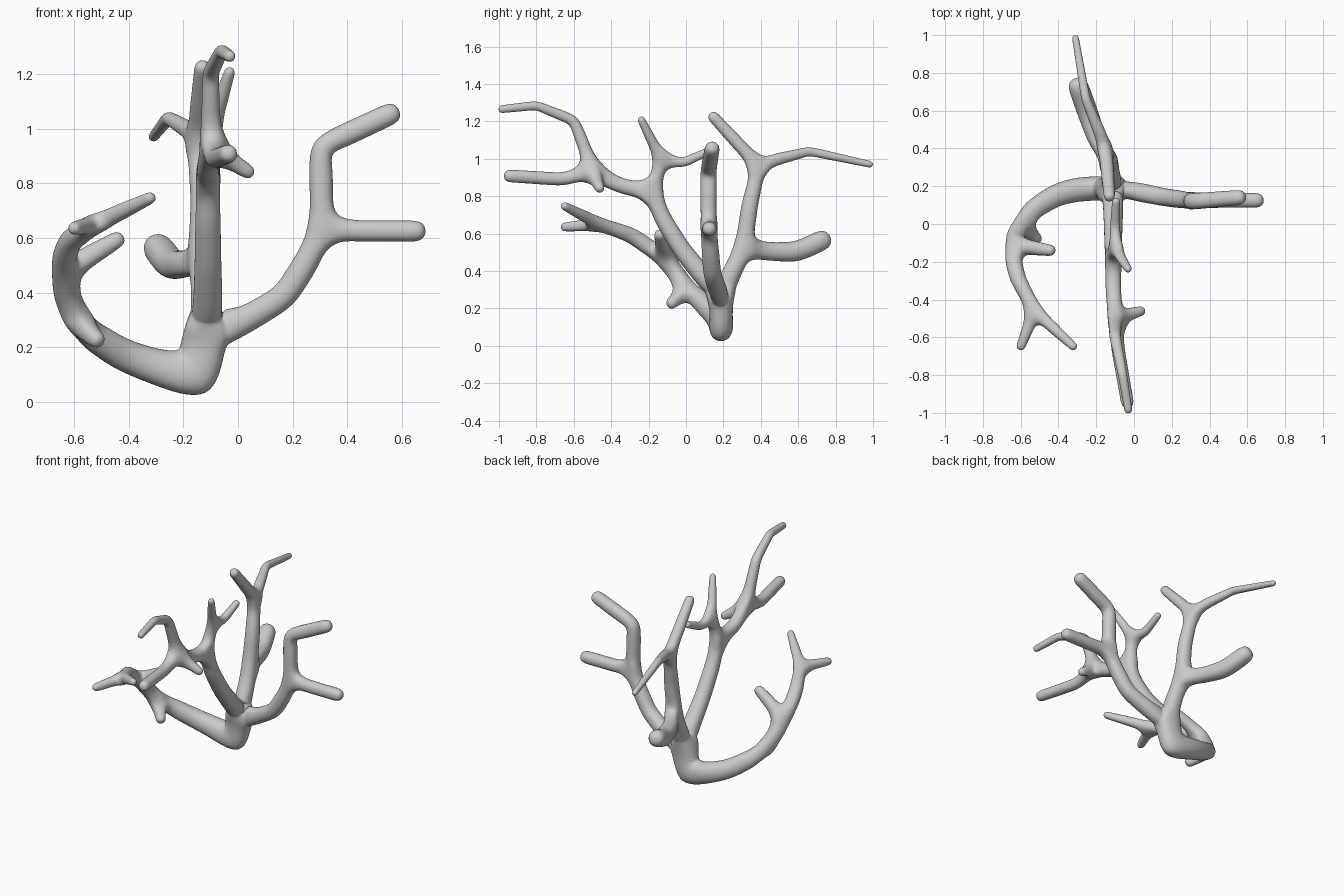
import bpy
from mathutils import Vector

verts, radii, edges = [], [], []


def limb(start, pts, tip=False):
    """Chain of (x, y, z, radius) points grown from vertex index start; returns last index.
    A tip is pushed out a little because subdivision shortens the ends."""
    prev = start
    for i, (x, y, z, r) in enumerate(pts):
        co = Vector((x, y, z))
        if tip and i == len(pts) - 1:
            co += (co - verts[prev]).normalized() * r * 0.9
        verts.append(co)
        radii.append((r, r))
        if prev is not None:
            edges.append((prev, len(verts) - 1))
        prev = len(verts) - 1
    return prev


# base
crown = limb(None, [(-0.12, 0.19, 0.27, 0.07)])
foot = limb(crown, [(-0.15, 0.19, 0.082, 0.07)])
radii[foot] = (0.07, 0.13)      # deep elbow that stands on the ground

# left limb
l1 = limb(foot, [(-0.31, 0.185, 0.13, 0.07), (-0.42, 0.15, 0.17, 0.064),
                 (-0.53, 0.08, 0.24, 0.058), (-0.595, 0.01, 0.30, 0.054)])
limb(l1, [(-0.515, -0.08, 0.225, 0.028)], True)
l2 = limb(l1, [(-0.66, -0.11, 0.465, 0.053)])
limb(l2, [(-0.44, -0.14, 0.595, 0.03)], True)
l3 = limb(l2, [(-0.615, -0.29, 0.59, 0.045), (-0.525, -0.46, 0.65, 0.04)])
limb(l3, [(-0.60, -0.65, 0.635, 0.024)], True)
limb(l3, [(-0.32, -0.65, 0.747, 0.022)], True)

# right limb
r1 = limb(crown, [(0.02, 0.17, 0.295, 0.054), (0.17, 0.14, 0.385, 0.051),
                  (0.25, 0.13, 0.51, 0.05), (0.31, 0.12, 0.635, 0.048)])
limb(r1, [(0.45, 0.125, 0.625, 0.042), (0.655, 0.125, 0.625, 0.042)], True)
limb(r1, [(0.305, 0.12, 0.78, 0.047), (0.302, 0.12, 0.935, 0.046), (0.56, 0.14, 1.055, 0.043)], True)

# front limb
f1 = limb(crown, [(-0.11, 0.09, 0.375, 0.058), (-0.11, -0.02, 0.51, 0.053),
                  (-0.11, -0.125, 0.68, 0.05), (-0.11, -0.18, 0.83, 0.048)])
f2 = limb(f1, [(-0.10, -0.13, 0.99, 0.036)])
limb(f2, [(-0.03, -0.24, 1.21, 0.02)], True)
limb(f2, [(-0.10, -0.01, 0.98, 0.028), (-0.095, 0.12, 1.04, 0.022)], True)
f3 = limb(f1, [(-0.11, -0.34, 0.85, 0.045), (-0.10, -0.50, 0.93, 0.045)])
limb(f3, [(0.04, -0.46, 0.84, 0.025)], True)
limb(f3, [(-0.085, -0.66, 0.89, 0.038), (-0.035, -0.945, 0.908, 0.036)], True)
limb(f3, [(-0.10, -0.55, 1.08, 0.036), (-0.10, -0.60, 1.205, 0.032),
          (-0.06, -0.80, 1.285, 0.026), (-0.03, -0.985, 1.265, 0.022)], True)

# back limb
b1 = limb(crown, [(-0.12, 0.25, 0.40, 0.055), (-0.13, 0.31, 0.525, 0.054)])
limb(b1, [(-0.19, 0.43, 0.505, 0.052), (-0.245, 0.59, 0.50, 0.06), (-0.295, 0.73, 0.565, 0.058)], True)
b2 = limb(b1, [(-0.13, 0.34, 0.75, 0.047), (-0.15, 0.39, 0.96, 0.042)])
limb(b2, [(-0.13, 0.145, 1.225, 0.031)], True)
limb(b2, [(-0.18, 0.48, 0.995, 0.035), (-0.255, 0.66, 1.04, 0.026), (-0.31, 0.985, 0.97, 0.019)], True)

# skinned, smooth branching body
mesh = bpy.data.meshes.new("branching_coral")
mesh.from_pydata(verts, edges, [])
coral = bpy.data.objects.new("branching_coral", mesh)
bpy.context.collection.objects.link(coral)
bpy.context.view_layer.objects.active = coral
coral.select_set(True)
skin = coral.modifiers.new("skin", 'SKIN')
skin.use_smooth_shade = True
skin.branch_smoothing = 0.3
for sv, r in zip(mesh.skin_vertices[0].data, radii):
    sv.radius = r
mesh.skin_vertices[0].data[crown].use_root = True
sub = coral.modifiers.new("subdivision", 'SUBSURF')
sub.levels = sub.render_levels = 3
